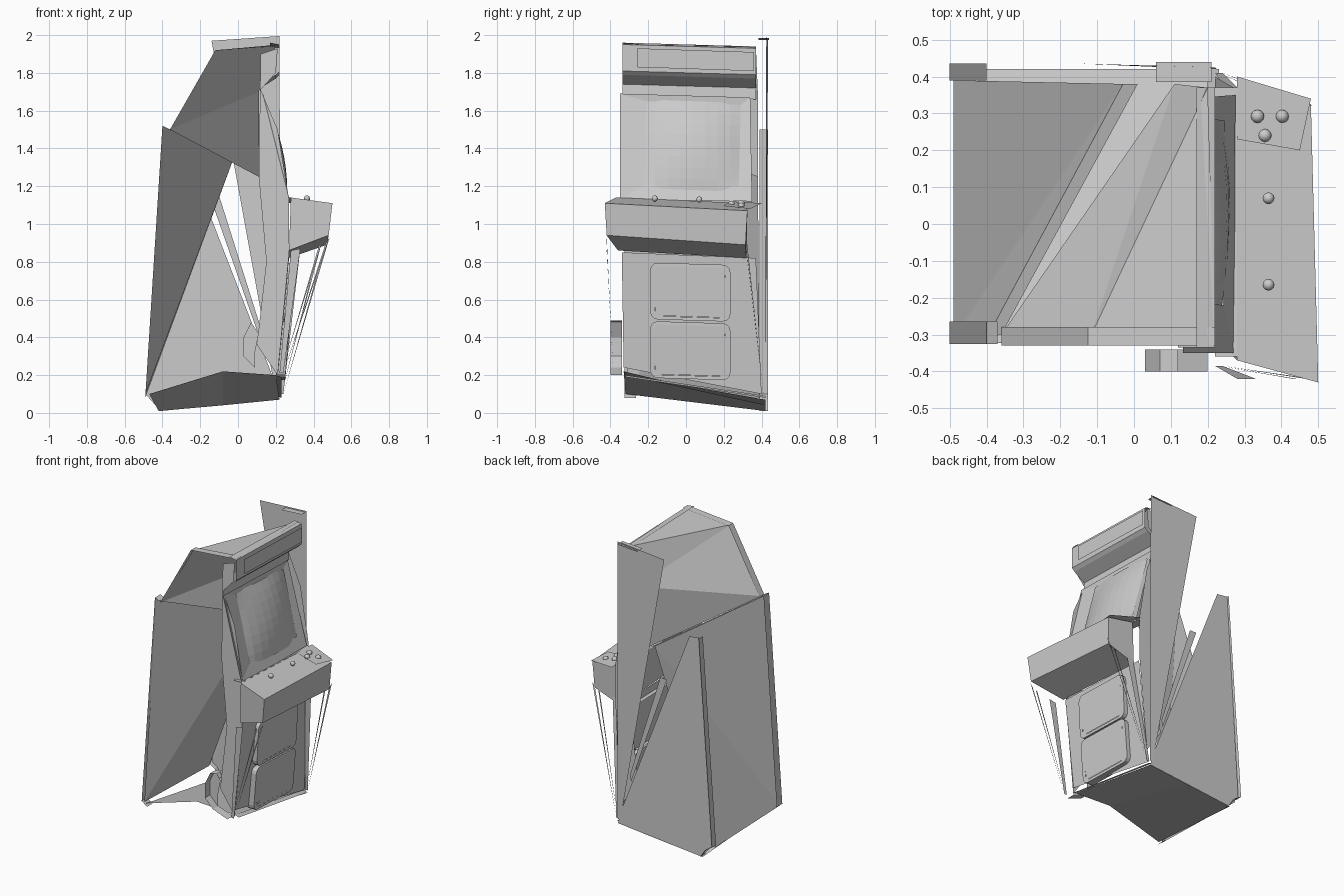
import bpy, bmesh, math
from mathutils import Vector

if "Cube" in bpy.data.objects:
    bpy.data.objects.remove(bpy.data.objects["Cube"])


def mesh(name, verts, faces):
    me = bpy.data.meshes.new(name)
    me.from_pydata(verts, [], faces)
    me.update()
    ob = bpy.data.objects.new(name, me)
    bpy.context.collection.objects.link(ob)
    return ob


def sheet(name, *pts):
    return mesh(name, pts, [tuple(range(len(pts)))])


def flat(name, y, *xz):
    return sheet(name, *[(x, y, z) for x, z in xz])


def band(name, xz, y0, y1, roll=0.0):
    """Open strip swept across y along an x-z path; roll lowers the +y end."""
    n = len(xz)
    v = [(x, y0, z) for x, z in xz] + [(x, y1, z - roll) for x, z in xz]
    return mesh(name, v, [(i, i + 1, n + i + 1, n + i) for i in range(n - 1)])


def hexa(name, pts):
    """Closed box from 4 points on the -y end and 4 on the +y end."""
    f = [(0, 1, 2, 3), (7, 6, 5, 4)]
    f += [(i, i + 4, (i + 1) % 4 + 4, (i + 1) % 4) for i in range(4)]
    return mesh(name, pts, f)


# Twisted rear skins: the far edge is pulled forward, the near side is open
mesh("back_wall", [(-.49, -.31, .10), (-.40, -.31, 1.52), (-.03, .38, 1.33), (-.49, .39, .08)],
     [(0, 1, 2), (0, 2, 3)])
sheet("shoulder_seam", (-.40, -.31, 1.52), (-.36, -.30, 1.50), (.01, .38, 1.31), (-.03, .38, 1.33))
mesh("shoulder_skin", [(-.36, -.30, 1.50), (-.12, -.31, 1.92), (.11, .38, 1.70), (.11, .38, 1.25)],
     [(0, 1, 2), (0, 2, 3)])
mesh("roof_skin", [(-.12, -.31, 1.92), (.22, -.32, 1.95), (.20, .37, 1.94), (.11, .38, 1.70)],
     [(0, 1, 2), (0, 2, 3)])

# Edge trims along the rear of both sides
band("rear_trim_near", [(-.46, .08), (-.50, .11), (-.40, 1.525), (-.37, 1.51)], -.325, -.265)
band("rear_trim_far", [(-.41, .01), (-.45, .07), (-.50, .10), (-.40, 1.50)], .39, .435)
band("shoulder_trim", [(-.36, 1.50), (-.125, 1.925), (.22, 1.955)], -.33, -.28)

# Far side: tall wedge plate, lower rear panel, strip bridging the split
sheet("far_wedge_plate", (-.14, .435, 1.97), (.22, .425, 1.995), (.225, .42, .10), (.20, .42, .10))
band("wedge_top_lip", [(.06, 1.975), (.21, 1.985)], .385, .44)
flat("far_rear_panel", .42, (-.41, .01), (-.49, .10), (-.40, 1.50), (-.32, 1.49), (.20, .15), (.22, .07))
flat("split_strip", .42, (-.15, 1.15), (-.10, 1.15), (.13, .42), (.12, .38))

# Ridged floor, rising toward the near side
mesh("floor", [(-.42, .42, .01), (-.08, .42, .04), (.22, .42, .07),
               (-.47, -.32, .10), (-.08, -.33, .22), (.20, -.32, .20)],
     [(0, 1, 4, 3), (1, 2, 5, 4)])
band("floor_lip", [(.20, .20), (.23, .19)], -.32, .42, .11)

# Front end cheeks beside the screen and the lower door
cheek = [(.12, 1.90), (.21, 1.93), (.20, 1.80), (.12, 1.71), (.21, 1.50), (.27, 1.13),
         (.27, .84), (.21, .20), (.10, .36), (.15, .80), (.11, 1.25)]
flat("near_cheek", -.335, *cheek)
flat("far_cheek", .375, *cheek)

# Header box over the screen with its sloped underside
band("header", [(.17, 1.96), (.22, 1.95), (.22, 1.81), (.20, 1.79), (.12, 1.74), (.125, 1.68)],
     -.335, .37, .02)
band("header_frame", [(.23, 1.93), (.23, 1.83)], -.26, .36, .02)


# Screen surround: a flat frame with a central opening
def slope(z):
    return .13 + (1.70 - z) * .14 / .56


outer = [(-.35, 1.13), (.35, 1.12), (.34, 1.67), (-.35, 1.69)]
inner = [(-.22, 1.21), (.28, 1.20), (.29, 1.63), (-.21, 1.65)]
ring = [(slope(z), y, z) for y, z in outer] + [(slope(z) - .01, y, z) for y, z in inner]
mesh("screen_surround", ring, [(i, (i + 1) % 4, (i + 1) % 4 + 4, i + 4) for i in range(4)])

# Bulging screen glass
N = 8
gv, gf = [], []
for i in range(N + 1):
    for j in range(N + 1):
        u, w = i / N, j / N
        bulge = .05 * (1 - (2 * u - 1) ** 2) * (1 - .6 * (2 * w - 1) ** 2)
        z = 1.19 + .47 * w - .02 * u
        gv.append((slope(z) - .02 + bulge, -.23 + .53 * u, z))
for i in range(N):
    for j in range(N):
        a = i * (N + 1) + j
        gf.append((a, a + N + 1, a + N + 2, a + 1))
mesh("screen_glass", gv, gf)

# Control deck, slightly skewed and tilted
hexa("control_deck", [(.28, -.37, 1.14), (.50, -.43, 1.11), (.48, -.42, .94), (.27, -.36, .86),
                      (.28, .32, 1.11), (.48, .325, 1.07), (.47, .315, .89), (.27, .32, .82)])
band("deck_hinge", [(.22, 1.14), (.28, 1.14)], -.36, .37, .03)
sheet("far_button_plate", (.28, .23, 1.12), (.45, .20, 1.095), (.48, .34, 1.08), (.28, .40, 1.11))

# Knobs and buttons
for i, (x, y, z, r) in enumerate([(.365, .07, 1.13, .016), (.365, -.165, 1.135, .016),
                                  (.335, .292, 1.11, .018), (.402, .292, 1.095, .018),
                                  (.355, .24, 1.105, .018)]):
    bpy.ops.mesh.primitive_uv_sphere_add(segments=12, ring_count=8, radius=r, location=(x, y, z))
    bpy.context.object.name = f"knob_{i + 1}"
    bpy.ops.object.shade_smooth_by_angle()

# Lower front wall behind the doors
sheet("lower_front_wall", (.27, -.34, .85), (.27, .37, .82), (.22, .40, .10), (.21, -.33, .24))


# Two rounded service doors: raised rim plus broken diagonal face
def door(name, z0, z1, x0, lean):
    y0, y1, r = -.19, .235, .04
    loop = []
    for cy, cz, a0 in [(y1 - r, z1 - r, 0), (y0 + r, z1 - r, 90),
                       (y0 + r, z0 + r, 180), (y1 - r, z0 + r, 270)]:
        for k in range(4):
            a = math.radians(a0 + 30 * k)
            y, z = cy + r * math.cos(a), cz + r * math.sin(a)
            loop.append((x0 + lean * (z - z0), y, z - .03 * y))
    n = len(loop)
    mid = Vector((x0, .02, (z0 + z1) / 2))
    ins = [(x, .02 + (y - .02) * .88, mid.z + (z - mid.z) * .88) for x, y, z in loop]
    v = [(x - .05, y, z) for x, y, z in loop] + loop + ins
    f = [(k * n + i, k * n + (i + 1) % n, (k + 1) * n + (i + 1) % n, (k + 1) * n + i)
         for k in range(2) for i in range(n)]
    mesh(name + "_rim", v, f)
    sheet(name + "_upper_face", loop[0], loop[3], loop[6], ins[9])
    sheet(name + "_lower_face", loop[9], loop[14], ins[1])


door("upper_door", .49, .79, .275, .05)
door("lower_door", .18, .48, .25, .08)

# Near side bracket low on the cabinet
prof = [(.20, .20), (.09, .24), (.03, .30), (.03, .40), (.07, .48), (.12, .49)]
band("low_bracket", prof, -.40, -.34)
flat("low_bracket_side", -.345, (.09, .24), (.03, .30), (.03, .40), (.07, .48), (.11, .42), (.09, .32))

# Thin torn slivers from the control deck down to the base
for side, (y0, y1) in {"near": (-.42, -.385), "far": (.32, .41)}.items():
    lo = .21 if side == "near" else .10
    sheet(side + "_front_sliver", (.485, y0, .93), (.465, y0, .90), (.24, y1, lo))
    sheet(side + "_mid_sliver", (.44, y0, .89), (.43, y0, .89), (.23, y1, lo))
    sheet(side + "_inner_sliver", (.33, y0, .87), (.28, y0, .86), (.22, y1, lo), (.24, y1, lo))
